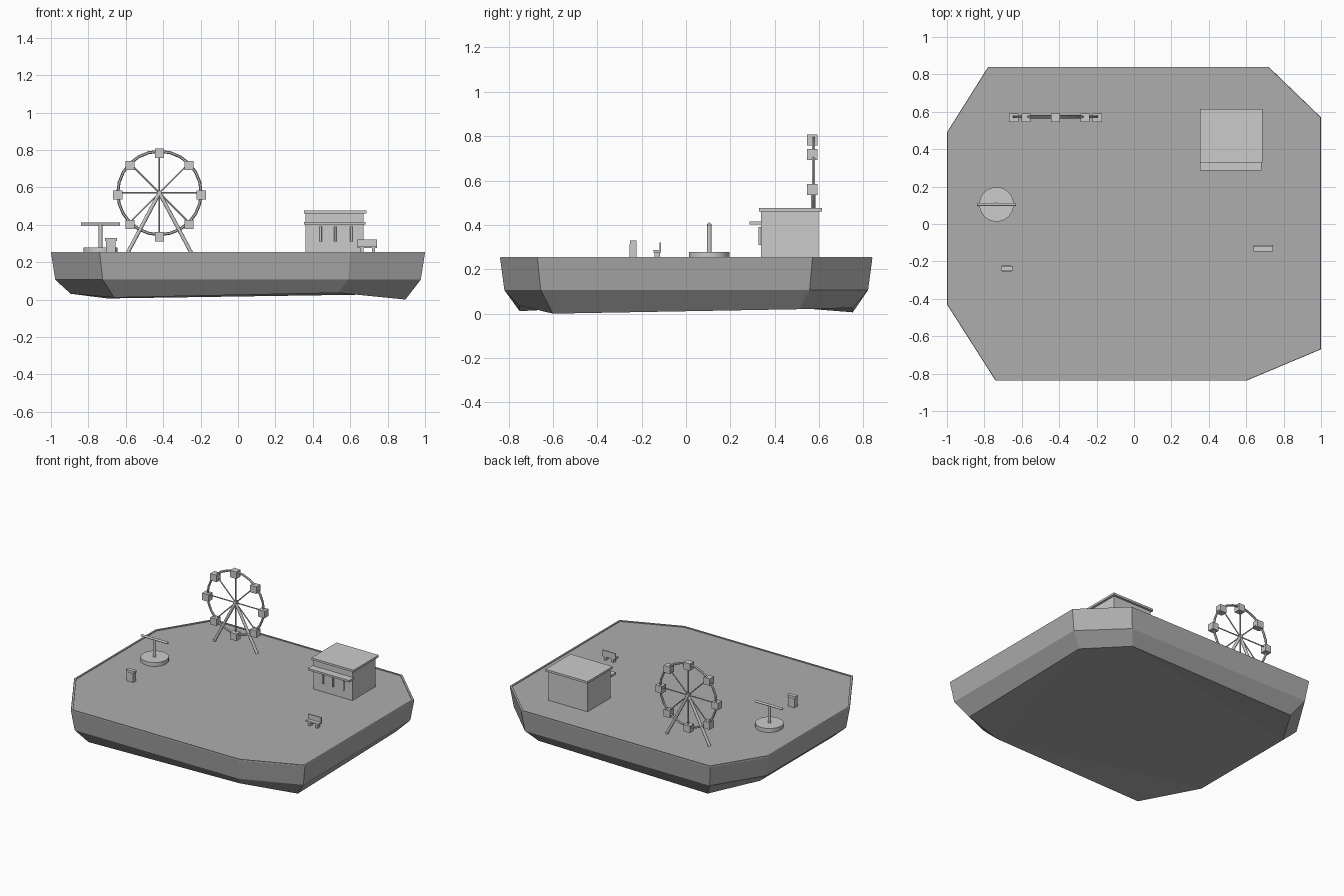
import bpy, bmesh, math
from mathutils import Vector

if "Cube" in bpy.data.objects:
    bpy.data.objects.remove(bpy.data.objects["Cube"])


def grey(name, v):
    m = bpy.data.materials.new(name)
    m.diffuse_color = (v, v, v, 1)
    m.use_nodes = True
    m.node_tree.nodes["Principled BSDF"].inputs["Base Color"].default_value = m.diffuse_color
    return m


GROUND = grey("ground_grey", .42)
RIDE = grey("ride_grey", .6)


def finish(bm, name, mat=RIDE, smooth=False):
    bmesh.ops.recalc_face_normals(bm, faces=bm.faces)
    me = bpy.data.meshes.new(name)
    bm.to_mesh(me)
    bm.free()
    me.materials.append(mat)
    ob = bpy.data.objects.new(name, me)
    bpy.context.collection.objects.link(ob)
    for p in me.polygons:
        p.use_smooth = smooth and len(p.vertices) == 4
    return ob


def box(name, x0, x1, y0, y1, z0, z1):
    bm = bmesh.new()
    bmesh.ops.create_cube(bm, size=1)
    for v in bm.verts:
        v.co = ((x0 + x1) / 2 + v.co.x * (x1 - x0),
                (y0 + y1) / 2 + v.co.y * (y1 - y0),
                (z0 + z1) / 2 + v.co.z * (z1 - z0))
    return finish(bm, name)


def rod(name, a, b, r, sides=16):
    a, b = Vector(a), Vector(b)
    bm = bmesh.new()
    bmesh.ops.create_cone(bm, cap_ends=True, segments=sides, radius1=r, radius2=r,
                          depth=(b - a).length)
    rot = (b - a).to_track_quat('Z', 'Y')
    for v in bm.verts:
        v.co = rot @ v.co + (a + b) / 2
    return finish(bm, name, smooth=True)


# Island slab: irregular octagon tapering to an uneven underside
outline = [(-.78, .84), (.72, .84), (1, .57), (1, -.67),
           (.6, -.838), (-.74, -.838), (-1, -.43), (-1, .49)]
under = [.006, .026, .02, 0, .036, .011, .031, .031]
bm = bmesh.new()
rings = []
for scale, heights in ((.895, under), (.977, [.106] * 8), (1, [.25] * 8),
                       (.998, [.255] * 8), (.986, [.255] * 8), (.986, [.25] * 8)):
    rings.append([bm.verts.new((x * scale, y * scale, z))
                  for (x, y), z in zip(outline, heights)])
for lo, hi in zip(rings, rings[1:]):
    for i in range(8):
        j = (i + 1) % 8
        bm.faces.new((lo[i], lo[j], hi[j], hi[i]))
bottom = bm.faces.new(rings[0][::-1])
bm.faces.new(rings[-1])
bmesh.ops.triangulate(bm, faces=[bottom])
finish(bm, "island_base", GROUND)

# Ferris wheel: rim, spokes, cabins, hub and A-frame legs
cx, cy, cz, R = -.42, .574, .57, .223
bpy.ops.mesh.primitive_torus_add(major_segments=24, minor_segments=6, major_radius=R,
                                 minor_radius=.008, location=(cx, cy, cz),
                                 rotation=(math.pi / 2, 0, 0))
bpy.context.object.name = "wheel_rim"
bpy.context.object.data.materials.append(RIDE)
for i in range(8):
    a = i * math.tau / 8
    x, z = cx + R * math.cos(a), cz + R * math.sin(a)
    rod("wheel_spoke", (cx, cy, cz), (x, cy, z), .004, 8)
    z -= .011
    box("wheel_cabin", x - .025, x + .025, cy - .028, cy + .018, z - .025, z + .025)
rod("wheel_hub", (cx, cy - .014, cz), (cx, cy + .014, cz), .013)
for s in (-1, 1):
    rod("wheel_leg", (cx + s * .17, cy, .25), (cx, cy, cz), .01)

# Booth: body, roof, awning and window bars
box("booth_body", .362, .672, .338, .598, .25, .462)
box("booth_roof", .352, .687, .328, .614, .46, .475)
box("booth_awning", .354, .682, .286, .34, .402, .416)
for x in (.442, .52, .606):
    rod("booth_window_bar", (x, .333, .31), (x, .333, .39), .006)

# Merry-go-round: platform, pole and cross bar
rx, ry = -.735, .105
rod("ride_platform", (rx, ry, .25), (rx, ry, .278), .092, 32)
rod("ride_pole", (rx, ry, .27), (rx, ry, .405), .01)
rod("ride_bar", (rx - .105, ry, .403), (rx + .105, ry, .403), .008)

# Bin with overhanging lid
box("bin_body", -.706, -.654, -.254, -.222, .25, .314)
box("bin_lid", -.711, -.648, -.252, -.224, .314, .33)

# Bench: seat, back and legs
box("bench_seat", .64, .744, -.147, -.113, .276, .286)
box("bench_back", .64, .744, -.12, -.113, .284, .321)
for x in (.664, .725):
    box("bench_leg", x - .008, x + .008, -.143, -.117, .25, .278)
